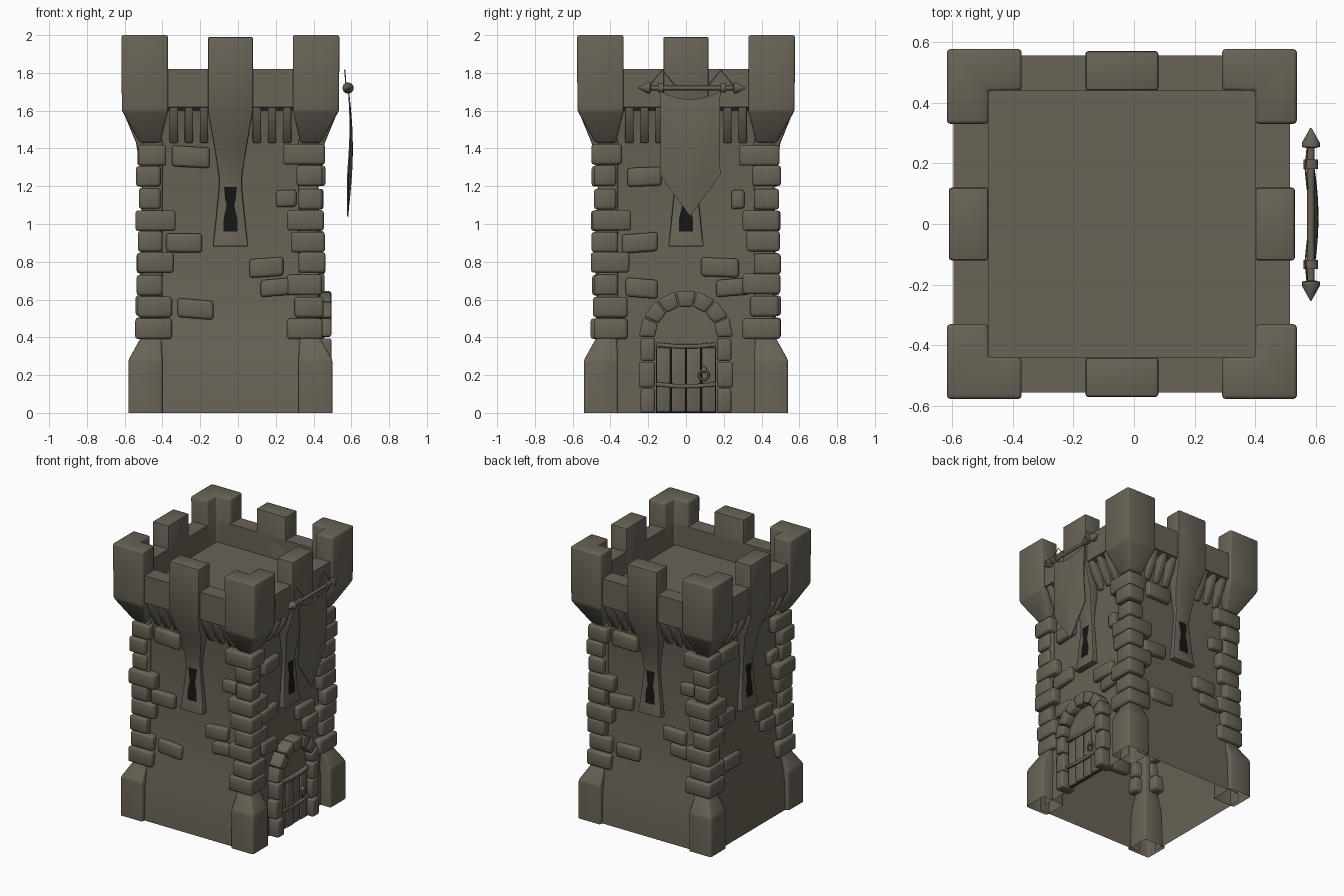
import bpy, bmesh, math, random
from mathutils import Vector, Matrix

if "Cube" in bpy.data.objects:
    bpy.data.objects.remove(bpy.data.objects["Cube"])

random.seed(4)
CX = -0.04  # tower axis


def material(name, rgb):
    m = bpy.data.materials.new(name)
    m.diffuse_color = (*rgb, 1)
    m.use_nodes = True
    m.node_tree.nodes["Principled BSDF"].inputs["Base Color"].default_value = m.diffuse_color
    return m


STONE = material("grey_brown_stone", (0.14, 0.125, 0.095))
BLACK = material("black_opening", (0.008, 0.008, 0.008))


def P(k, u, d, z):
    """Side k (0 front, 1 right, 2 back, 3 left): u along wall, d outwards."""
    for _ in range(k):
        u, d = u, d
    v = Matrix.Rotation(k * math.pi / 2, 3, 'Z') @ Vector((u, -d, z))
    return v + Vector((CX, 0, 0))


def loft(bm, rings, bottom=True):
    """Closed solid through equal-length rings of points."""
    vs = [[bm.verts.new(p) for p in r] for r in rings]
    n = len(vs[0])
    faces = []
    for a, b in zip(vs, vs[1:]):
        for i in range(n):
            j = (i + 1) % n
            faces.append(bm.faces.new((a[i], a[j], b[j], b[i])))
    if bottom:
        faces.append(bm.faces.new(vs[0][::-1]))
    faces.append(bm.faces.new(vs[-1]))
    bmesh.ops.recalc_face_normals(bm, faces=faces)


def block(bm, k, u0, u1, d0, d1, z0, z1, tilt=0.0):
    """Box on side k, optionally tilted within the wall plane."""
    rings = []
    for z, s in ((z0, -1), (z1, 1)):
        rings.append([P(k, u, d, z + tilt * (u - (u0 + u1) / 2))
                      for u, d in ((u0, d0), (u1, d0), (u1, d1), (u0, d1))])
    loft(bm, rings)


def finish(name, bm, bevel=0.0, mat=STONE, angle=50):
    if bevel:
        bm.normal_update()
        edges = [e for e in bm.edges if len(e.link_faces) == 2
                 and e.calc_face_angle(0) > 0.5]
        bmesh.ops.bevel(bm, geom=edges, offset=bevel, segments=2, profile=0.5,
                        affect='EDGES', clamp_overlap=True)
    me = bpy.data.meshes.new(name)
    bm.to_mesh(me)
    bm.free()
    me.materials.append(mat)
    me.shade_smooth()
    me.set_sharp_from_angle(angle=math.radians(angle))
    ob = bpy.data.objects.new(name, me)
    bpy.context.collection.objects.link(ob)
    return ob


# Walls with flared foot, overhanging parapet and inner parapet face
upper = [(.445, .62), (.44, 1.0), (.44, 1.43), (.475, 1.60), (.555, 1.62),
         (.555, 1.82), (.44, 1.82), (.44, 1.66)]
bm = bmesh.new()
for k in range(4):
    foot = [(.46, 0), (.455, .3)] if k == 1 else [(.515, 0), (.505, .25), (.47, .42)]
    prev = None
    for d, z in foot + upper:
        w = .44
        cur = [bm.verts.new(P(k, -w, d, z)), bm.verts.new(P(k, w, d, z))]
        if prev:
            bm.faces.new((prev[0], prev[1], cur[1], cur[0]))
        prev = cur
finish("walls", bm, angle=35)

# Roof floor
bm = bmesh.new()
bm.faces.new([bm.verts.new(P(k, -.44, .44, 1.66)) for k in range(4)])
finish("roof_floor", bm)


def square(k, a, o, z):
    return [P(k, u, d, z) for u, d in ((a, a), (o, a), (o, o), (a, o))]


# Corner columns: wide foot, plain shaft behind the quoins
bm = bmesh.new()
for k in range(4):
    loft(bm, [square(k, .36, .54, 0), square(k, .36, .54, .28),
              square(k, .365, .49, .37), square(k, .36, .465, .42),
              square(k, .36, .465, 1.45)], bottom=False)
finish("corner_columns", bm, .012)


# Corner battlements, L-shaped, flaring out below
def ell(k, a, i, o, z):
    return [P(k, u, d, z) for u, d in
            ((a, o), (o, o), (o, a), (i, a), (i, i), (a, i))]


bm = bmesh.new()
for k in range(4):
    loft(bm, [ell(k, .37, .43, .48, 1.43), ell(k, .33, .44, .575, 1.60),
              ell(k, .33, .44, .577, 2.0)])
finish("corner_battlements", bm, .012)

# Middle battlements running down into the window surrounds
SECT = [(.88, .095, .49), (.95, .085, .475), (1.20, .06, .465), (1.26, .062, .472),
        (1.43, .09, .50), (1.60, .12, .57), (1.99, .12, .57)]
bm = bmesh.new()
for k in range(4):
    loft(bm, [[P(k, -w, .44 if z > 1.5 else .42, z), P(k, w, .44 if z > 1.5 else .42, z),
               P(k, w, d, z), P(k, -w, d, z)] for z, w, d in SECT])
finish("middle_battlements", bm, .009, angle=40)

# Keyhole arrow slits
bm = bmesh.new()
SLIT = [(.96, .038), (1.03, .036), (1.10, .02), (1.13, .028), (1.195, .034)]
for k in range(4):
    prev = None
    for z, w in SLIT:
        d = .4775 - .04 * (z - .95)
        cur = [bm.verts.new(P(k, -w, d, z)), bm.verts.new(P(k, w, d, z))]
        if prev:
            bm.faces.new((prev[0], prev[1], cur[1], cur[0]))
        prev = cur
finish("arrow_slits", bm, mat=BLACK)

# Corbels under the parapet
bm = bmesh.new()
for k in range(4):
    for u in (-.30, -.22, -.14, .14, .22, .30):
        loft(bm, [[P(k, u - .022, .42, z), P(k, u + .022, .42, z),
                   P(k, u + .022, d, z), P(k, u - .022, d, z)]
                  for z, d in ((1.43, .455), (1.53, .515), (1.63, .55))])
finish("corbels", bm, .006)

# Corner quoins: nine courses, arm lengths differ on the two faces
LEFT = [.31, .31, .36, .30, .36, .29, .37, .37, .34]
RIGHT = [.30, .34, .30, .36, .32, .30, .36, .35, .28]
bm = bmesh.new()
for k in range(4):
    for i in range(9):
        z0 = .395 + i * .1145
        o = .497 + random.uniform(-.014, .008)
        a, b = RIGHT[i], LEFT[i]
        t = random.uniform(-.006, .006)
        ring = [(a, .40), (.40, .40), (.40, b), (o, b), (o, o), (a, o)]
        loft(bm, [[P(k, u, d, z) for u, d in ring] for z in (z0 + t, z0 + .109 + t)])
finish("corner_quoins", bm, .02, angle=60)

# Loose bricks standing proud of the walls
FRONT = [(-.31, -.11, 1.30, 1.41), (-.34, -.15, .85, .95), (-.28, -.09, .50, .60),
         (.24, .35, 1.09, 1.18), (.10, .28, .72, .82), (.16, .34, .62, .71)]
DOORSIDE = [(-.31, -.13, 1.20, 1.30), (-.34, -.15, .85, .95), (-.32, -.15, .61, .71),
            (.08, .28, .72, .82), (.16, .34, .62, .71), (.24, .31, 1.08, 1.18)]
bm = bmesh.new()
for k in range(4):
    for u0, u1, z0, z1 in (DOORSIDE if k == 1 else FRONT):
        block(bm, k, u0, u1, .42, .478, z0, z1, random.uniform(-.09, .09))
finish("wall_bricks", bm, .016, angle=60)

# Door surround: jamb stones and arch stones
bm = bmesh.new()
for s in (-1, 1):
    for i, (z0, z1) in enumerate(((0, .13), (.135, .27), (.275, .395))):
        e = .01 * (i % 2)
        u = sorted((s * .165, s * (.24 + e)))
        block(bm, 1, u[0], u[1], .42, .535 - e, z0, z1)
N = 7
for i in range(N):
    a0, a1 = math.pi * (i + .03) / N, math.pi * (i + .97) / N
    loft(bm, [[P(1, r * math.cos(a), d, .40 + r * math.sin(a))
               for r, a in ((.165, a0), (.25, a0), (.25, a1), (.165, a1))]
              for d in (.42, .535)])
finish("door_arch", bm, .012, angle=60)

# Panel above the door
bm = bmesh.new()
arc = [(.17 * math.cos(math.pi * i / 16), .40 + .17 * math.sin(math.pi * i / 16))
       for i in range(17)]
loft(bm, [[P(1, u, d, z) for u, z in arc + [(-.17, .34), (.17, .34)]] for d in (.44, .475)])
finish("door_panel", bm)

# Planks, dark gaps and cross bands
bm = bmesh.new()
for i in range(4):
    u = -.16 + i * .08
    block(bm, 1, u + .003, u + .077, .45, .49 + .004 * (i % 2), .005, .345)
finish("door_planks", bm, .005)
bm = bmesh.new()
bm.faces.new([bm.verts.new(P(1, u, .472, z)) for u, z in
              ((-.16, 0), (.16, 0), (.16, .34), (-.16, .34))])
finish("door_gaps", bm, mat=BLACK)
bm = bmesh.new()
for z in (.13, .34):
    loft(bm, [[P(1, u, .46, z + b), P(1, u, .508, z + b),
               P(1, u, .508, z + .022 + b), P(1, u, .46, z + .022 + b)]
              for u, b in ((-.16, .012), (-.06, .002), (.06, .002), (.16, .012))])
finish("door_bands", bm, .004)

# Ring handle
bpy.ops.mesh.primitive_torus_add(major_radius=.026, minor_radius=.006, major_segments=20,
                                 minor_segments=8, location=P(1, .095, .508, .20),
                                 rotation=(0, math.pi / 2, 0))
handle = bpy.context.object
handle.name = "door_ring"
handle.data.materials.append(STONE)
handle.data.shade_smooth()
bm = bmesh.new()
block(bm, 1, .082, .108, .48, .515, .215, .245)
finish("ring_mount", bm, .006)

# Banner rod with collars and pointed finials: turned profile along y
BX, BZ = .583, 1.72
half = [(0, .012), (.15, .012), (.15, .024), (.18, .024), (.18, .012), (.218, .012),
        (.222, .03), (.235, .03), (.285, .002)]
prof = [(-t, r) for t, r in half[:0:-1]] + half
bm = bmesh.new()
loft(bm, [[Vector((BX + r * math.cos(a), .032 + t, BZ + r * math.sin(a)))
           for a in (math.tau * j / 12 for j in range(12))] for t, r in prof])
finish("banner_rod", bm, angle=40)

# Cloth banner: sagging top, pointed bottom, soft bulge
bm = bmesh.new()
NU, NV = 12, 12
grid = {}
for side in (0, 1):
    for i in range(NU + 1):
        s = 2 * i / NU - 1
        for j in range(NV + 1):
            t = j / NV
            top = 1.705 - .045 * (1 - s * s)
            bot = 1.04 + .22 * abs(s)
            z = top + (bot - top) * t
            x = .578 + .024 * math.sin(math.pi * min(1, t * .9 + .12)) * (1 - .5 * s * s)
            y = .022 + .16 * s * (1 - .02 * math.sin(math.pi * t))
            grid[side, i, j] = bm.verts.new((x + .006 * side, y, z))
for i in range(NU):
    for j in range(NV):
        for side in (0, 1):
            q = [grid[side, i, j], grid[side, i, j + 1],
                 grid[side, i + 1, j + 1], grid[side, i + 1, j]]
            bm.faces.new(q if side else q[::-1])
bmesh.ops.bridge_loops(bm, edges=[e for e in bm.edges if e.is_boundary])
bmesh.ops.recalc_face_normals(bm, faces=bm.faces)
finish("banner_cloth", bm)

# Thin cords holding the rod up
cu = bpy.data.curves.new("banner_cords", 'CURVE')
cu.dimensions = '3D'
cu.bevel_depth = .003
cu.bevel_resolution = 1
for c in (-.125, .185):
    sp = cu.splines.new('POLY')
    sp.points.add(2)
    for p, (y, z) in zip(sp.points, ((c - .07, 1.73), (c, 1.815), (c + .07, 1.73))):
        p.co = (.572 if z < 1.8 else .565, y, z, 1)
cu.materials.append(STONE)
bpy.context.collection.objects.link(bpy.data.objects.new("banner_cords", cu))
